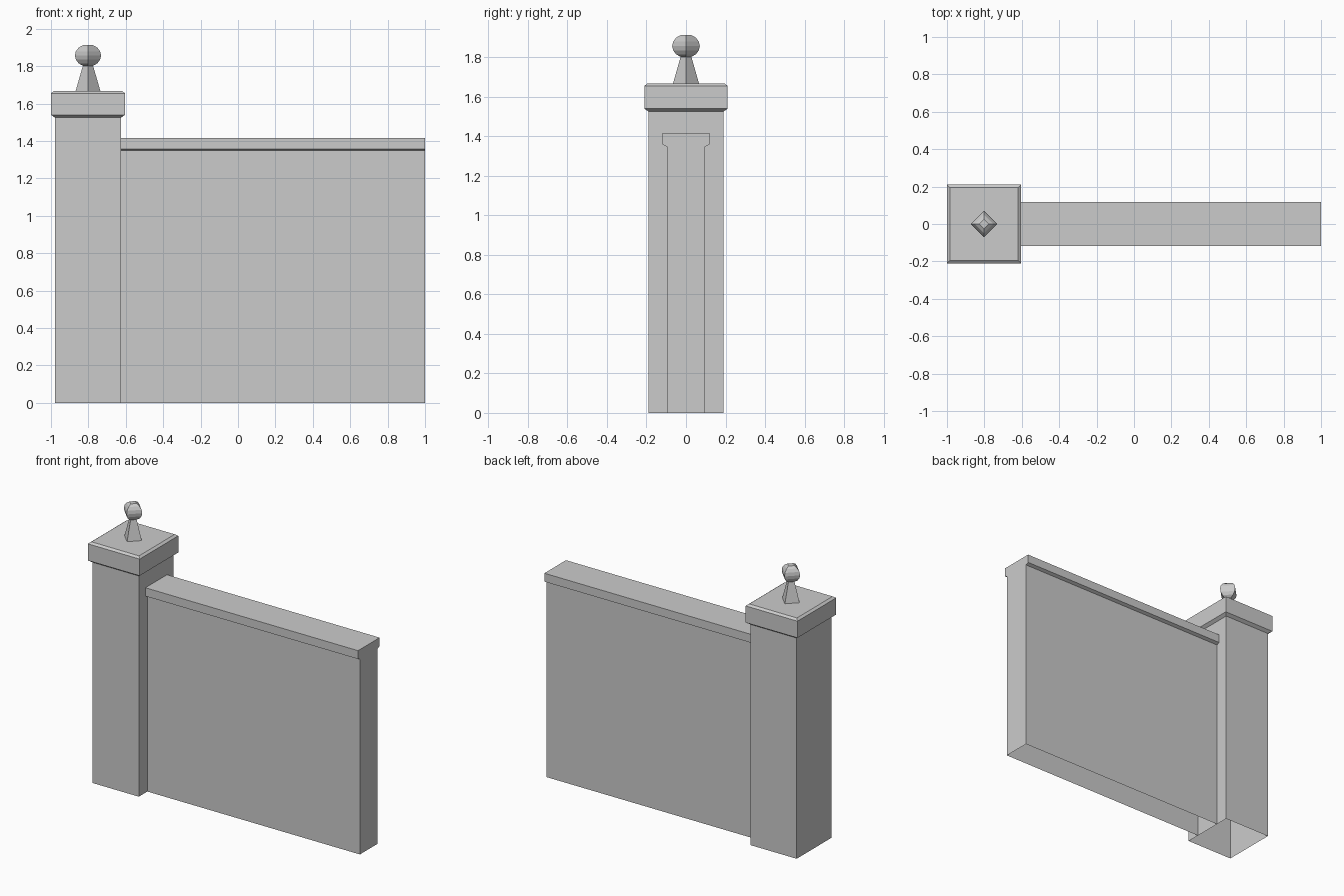
import bpy
import bmesh
from math import radians, sin, cos

cube = bpy.data.objects.get("Cube")
if cube:
    bpy.data.objects.remove(cube, do_unlink=True)

stone = bpy.data.materials.new("grey stone")
stone.use_nodes = True
GREY = (0.6, 0.6, 0.6, 1)
stone.diffuse_color = GREY
stone.node_tree.nodes["Principled BSDF"].inputs["Base Color"].default_value = GREY

POST_X = -0.802
POST_HX, POST_HY = 0.177, 0.19


def loft(name, rings, close_start=False, close_end=False):
    """Bridge matching rings of points with flat quads."""
    bm = bmesh.new()
    loops = [[bm.verts.new(p) for p in ring] for ring in rings]
    for a, b in zip(loops, loops[1:]):
        n = len(a)
        for i in range(n):
            j = (i + 1) % n
            bm.faces.new((a[i], a[j], b[j], b[i]))
    if close_start:
        bm.faces.new(loops[0][::-1])
    if close_end:
        bm.faces.new(loops[-1])
    bmesh.ops.recalc_face_normals(bm, faces=bm.faces)
    mesh = bpy.data.meshes.new(name)
    bm.to_mesh(mesh)
    bm.free()
    mesh.materials.append(stone)
    obj = bpy.data.objects.new(name, mesh)
    bpy.context.collection.objects.link(obj)
    return obj


def rectangle(grow, z):
    hx, hy = POST_HX + grow, POST_HY + grow
    return [(POST_X + sx * hx, sy * hy, z)
            for sx, sy in ((-1, -1), (1, -1), (1, 1), (-1, 1))]


def diamond(r, z):
    return [(POST_X + x * r, y * r, z)
            for x, y in ((1, 0), (0, 1), (-1, 0), (0, -1))]


# Hollow post, open underneath, with its chamfered cap
loft("post", [rectangle(0, 0), rectangle(0, 1.525)])
loft("post_cap",
     [rectangle(0, 1.525), rectangle(0.021, 1.54),
      rectangle(0.021, 1.655), rectangle(0.005, 1.667)], close_end=True)

# Finial: tapering four-sided neck and a four-sided ball
loft("finial_neck", [diamond(0.066, 1.667), diamond(0.025, 1.81)])
angles = [radians(a) for a in (-68, -45, -22, 0, 22, 45, 68)]
loft("finial_ball",
     [diamond(0.07 * cos(a), 1.857 + 0.06 * sin(a)) for a in angles],
     close_start=True, close_end=True)

# Wall with overhanging coping, open underneath and against the post
half = [(0.097, 0), (0.097, 1.348), (0.118, 1.358), (0.118, 1.416)]
profile = half + [(-y, z) for y, z in reversed(half)]
wall = loft("wall", [[(x, y, z) for y, z in profile]
                     for x in (POST_X + POST_HX, 1.0)], close_end=True)

# Remove the underside of the wall, as it is hollow like the post
bm = bmesh.new()
bm.from_mesh(wall.data)
under = [f for f in bm.faces if all(v.co.z < 0.001 for v in f.verts)]
bmesh.ops.delete(bm, geom=under, context="FACES_ONLY")
bm.to_mesh(wall.data)
bm.free()
